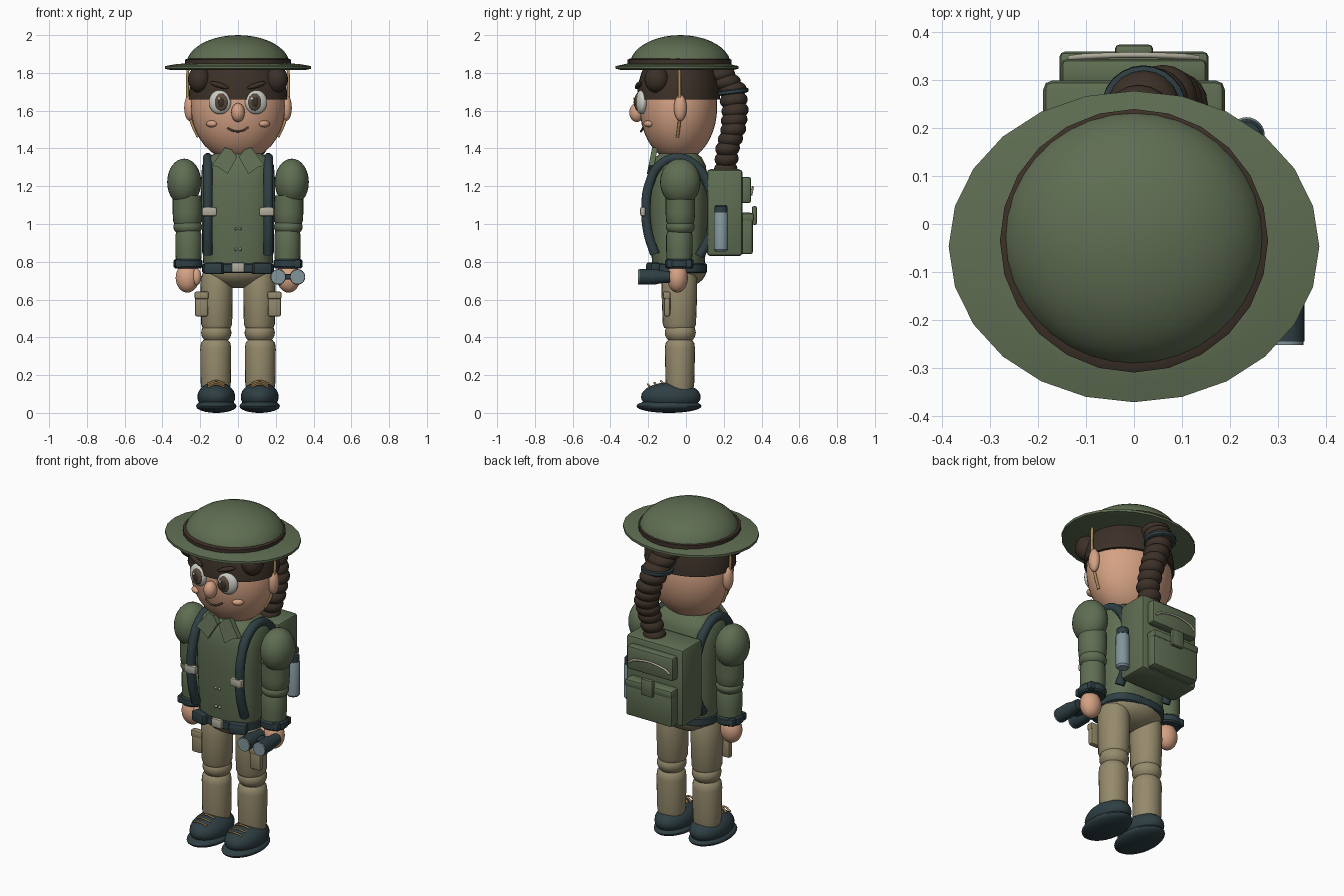
import bpy, bmesh
from math import sin, cos, pi, copysign
from mathutils import Vector

old = bpy.data.objects.get("Cube")
if old:
    bpy.data.objects.remove(old)


def material(name, *rgb):
    m = bpy.data.materials.new(name)
    m.use_nodes = True
    m.diffuse_color = (*rgb, 1)
    m.node_tree.nodes["Principled BSDF"].inputs["Base Color"].default_value = (*rgb, 1)
    return m


green = material("olive green", .115, .155, .085)
tan = material("khaki tan", .30, .255, .15)
skin = material("warm skin", .66, .36, .23)
navy = material("dark slate", .028, .05, .057)
hair = material("dark brown", .045, .03, .021)
beige = material("light beige", .43, .41, .33)
steel = material("blue grey", .22, .30, .33)
white = material("eye white", .60, .60, .56)
brown = material("iris brown", .11, .075, .05)
gold = material("ochre cord", .42, .26, .10)
parts = []


def finish(name, bm, mat, loc=(0, 0, 0), rot=(0, 0, 0)):
    bmesh.ops.recalc_face_normals(bm, faces=bm.faces)
    me = bpy.data.meshes.new(name)
    bm.to_mesh(me)
    bm.free()
    me.materials.append(mat)
    ob = bpy.data.objects.new(name, me)
    ob.location, ob.rotation_euler = loc, rot
    bpy.context.collection.objects.link(ob)
    parts.append(ob)
    return ob


def ball(name, loc, radii, mat, rot=(0, 0, 0), cut=None, seg=28):
    bm = bmesh.new()
    bmesh.ops.create_uvsphere(bm, u_segments=seg, v_segments=seg // 2 + 2, radius=1)
    bmesh.ops.scale(bm, vec=radii, verts=bm.verts)
    if cut is not None:  # keep only what lies above the cut height
        geom = bm.verts[:] + bm.edges[:] + bm.faces[:]
        bmesh.ops.bisect_plane(bm, geom=geom, plane_co=(0, 0, cut - loc[2]),
                               plane_no=(0, 0, -1), clear_outer=True)
        bmesh.ops.holes_fill(bm, edges=[e for e in bm.edges if e.is_boundary])
    return finish(name, bm, mat, loc, rot)


def box(name, loc, size, mat, bevel=.01, rot=(0, 0, 0)):
    bm = bmesh.new()
    bmesh.ops.create_cube(bm, size=1)
    bmesh.ops.scale(bm, vec=size, verts=bm.verts)
    bmesh.ops.bevel(bm, geom=bm.edges[:], offset=bevel, segments=2, profile=.5, affect='EDGES')
    return finish(name, bm, mat, loc, rot)


def loft(name, loc, sections, mat, power=2, seg=24, rot=(0, 0, 0)):
    """Stack of (z, rx, ry) rounded rings, capped at both ends."""
    bm = bmesh.new()
    rings = []
    for z, rx, ry in sections:
        ring = []
        for i in range(seg):
            c, s = cos(2 * pi * i / seg), sin(2 * pi * i / seg)
            ring.append(bm.verts.new((rx * copysign(abs(c) ** (2 / power), c),
                                      ry * copysign(abs(s) ** (2 / power), s), z)))
        rings.append(ring)
    for a, b in zip(rings, rings[1:]):
        for i in range(seg):
            j = (i + 1) % seg
            bm.faces.new((a[i], a[j], b[j], b[i]))
    bm.faces.new(rings[0])
    bm.faces.new(rings[-1])
    return finish(name, bm, mat, loc, rot)


def rounds(pairs):
    return [(z, r, r) for z, r in pairs]


def tube(name, pts, radius, mat):
    cu = bpy.data.curves.new(name, 'CURVE')
    cu.dimensions = '3D'
    cu.bevel_depth, cu.bevel_resolution, cu.resolution_u = radius, 3, 6
    cu.use_fill_caps = True
    sp = cu.splines.new('BEZIER')
    sp.bezier_points.add(len(pts) - 1)
    for bp, p in zip(sp.bezier_points, pts):
        bp.co = p
        bp.handle_left_type = bp.handle_right_type = 'AUTO'
    cu.materials.append(mat)
    ob = bpy.data.objects.new(name, cu)
    bpy.context.collection.objects.link(ob)
    return ob


# Head, hair and hat
ball("head", (0, -.04, 1.62), (.25, .205, .29), skin, seg=36)
ball("hair_cap", (0, -.04, 1.66), (.262, .22, .31), hair, cut=1.66, seg=36)
loft("hat_brim", (0, -.047, 1.83), [(-.014, .36, .30), (-.008, .387, .325), (.006, .387, .325),
                                  (.016, .33, .28), (.022, .26, .25)], green)
loft("hat_band", (0, -.035, 1.84), [(0, .27, .27), (.006, .28, .275), (.03, .28, .275), (.036, .265, .262)], hair)
ball("hat_crown", (0, -.03, 1.84), (.275, .268, .16), green, cut=1.84, seg=36)

# Face
ball("nose", (0, -.26, 1.59), (.036, .04, .05), skin, seg=20)
tube("mouth", [(-.055, -.226, 1.508), (-.02, -.237, 1.492), (.02, -.237, 1.493), (.055, -.226, 1.512)], .005, brown)
for side, s in (("right", -1), ("left", 1)):
    ball(side + "_eye", (s * .096, -.236, 1.645), (.06, .03, .064), white, (0, 0, s * .2))
    ball(side + "_iris", (s * .09, -.257, 1.645), (.038, .016, .046), brown, (0, 0, s * .2), seg=20)
    ball(side + "_pupil", (s * .087, -.267, 1.645), (.021, .01, .028), hair, seg=16)
    ball(side + "_glint", (s * .087 - .013, -.274, 1.663), (.008, .005, .008), white, seg=10)
    ball(side + "_eyebrow", (s * .1, -.252, 1.735), (.055, .014, .014), hair, (0, -s * .3, s * .25), seg=16)
    ball(side + "_cheek", (s * .14, -.2, 1.53), (.032, .02, .018), skin, (0, 0, s * .6), seg=16)
    ball(side + "_ear", (s * .255, -.03, 1.615), (.03, .034, .07), skin, seg=20)
    ball(side + "_side_curl", (s * .205, -.155, 1.765), (.06, .065, .07), hair, seg=20)
    tube(side + "_chin_strap", [(s * .265, -.035, 1.84), (s * .267, -.035, 1.68),
                                (s * .25, -.035, 1.55), (s * .212, -.045, 1.46)], .008, gold)

# Braid of overlapping knots
path = [Vector(p) for p in ((0, .18, 1.79), (.02, .245, 1.71), (.06, .26, 1.6), (.085, .25, 1.5),
                            (.085, .22, 1.4), (.06, .21, 1.29))]
knots = 11
for i in range(knots):
    t = i / (knots - 1) * (len(path) - 1)
    k = min(int(t), len(path) - 2)
    r = .08 - .018 * i / (knots - 1)
    ball(f"braid_knot_{i + 1}", path[k].lerp(path[k + 1], t - k), (r, r, .048), hair, (.12, 0, 0), seg=20)
loft("braid_tie", (.02, .243, 1.70), rounds([(-.012, .08), (-.008, .088), (.008, .088), (.012, .08)]), navy,
     rot=(.12, 0, 0))

# Torso, collar and belt
loft("jacket", (0, -.04, 0), [(.74, .175, .13), (.8, .185, .14), (.95, .19, .15), (1.1, .195, .157),
                              (1.22, .197, .155), (1.31, .19, .145), (1.35, .165, .125), (1.385, .1, .085)],
     green, 2.7, 36)
ball("hips", (0, -.03, .76), (.19, .14, .1), tan)
loft("belt", (0, -.04, .765), [(-.025, .18, .145), (-.02, .19, .15), (.02, .19, .15), (.025, .18, .145)],
     navy, 2.7, 36)
box("belt_buckle", (0, -.195, .77), (.07, .025, .055), beige)
for z in (.975, .865):
    for x in (-.012, .012):
        ball("jacket_button", (x, -.19, z), (.008, .01, .008), beige, seg=10)
for side, s in (("right", -1), ("left", 1)):
    bm = bmesh.new()
    flap = [(.004, 1.355), (.035, 1.395), (.07, 1.405), (.14, 1.31), (.105, 1.3), (.055, 1.265)]
    face = bm.faces.new([bm.verts.new((s * x, -.18 - (1.4 - z) * .2, z)) for x, z in flap])
    new = bmesh.ops.extrude_face_region(bm, geom=[face])["geom"]
    bmesh.ops.translate(bm, vec=(0, .03, 0), verts=[v for v in new if isinstance(v, bmesh.types.BMVert)])
    finish(side + "_collar_flap", bm, green)
    box(side + "_belt_pouch", (s * .125, -.175, .765), (.10, .05, .06), navy, rot=(0, 0, s * .3))

    # Pack straps with clips
    loop = [(-.165, .84), (-.2, .95), (-.212, 1.08), (-.195, 1.21), (-.14, 1.31), (-.045, 1.35),
            (.05, 1.31), (.12, 1.2), (.145, 1.05), (.12, .92), (.07, .83)]
    tube(side + "_pack_strap", [(s * .16, y, z) for y, z in loop], .026, navy)
    box(side + "_strap_clip", (s * .152, -.228, 1.065), (.08, .03, .048), beige)

    # Arms and hands
    ball(side + "_shoulder", (s * .285, -.03, 1.222), (.09, .107, .124), green)
    loft(side + "_upper_arm", (s * .268, -.03, 0), rounds([(1.0, .068), (1.015, .075), (1.06, .078), (1.15, .078)]), green)
    ball(side + "_elbow", (s * .266, -.03, .985), (.076, .076, .05), green)
    loft(side + "_forearm", (s * .262, -.035, 0), rounds([(.79, .066), (.86, .07), (.94, .07), (.965, .062)]), green)
    loft(side + "_cuff", (s * .265, -.035, .79), rounds([(-.025, .068), (-.016, .076), (.016, .076), (.025, .068)]), navy)
    for y in (-.085, .015):
        box(side + "_cuff_tab", (s * .31, y, .79), (.045, .035, .045), navy)
    ball(side + "_hand", (s * .268, -.045, .715), (.062, .055, .078), skin)
    ball(side + "_thumb", (s * .22, -.07, .72), (.026, .028, .045), skin, seg=16)

    # Legs with thigh pockets
    loft(side + "_thigh", (s * .113, -.035, 0), [(.45, .074, .08), (.47, .082, .088), (.62, .085, .094),
                                                  (.71, .084, .094), (.75, .07, .08)], tan)
    ball(side + "_knee", (s * .115, -.03, .425), (.08, .082, .065), tan)
    loft(side + "_shin", (s * .118, -.032, 0), [(.12, .074, .07), (.16, .08, .076), (.34, .082, .08),
                                               (.37, .078, .076), (.385, .066, .064)], tan)
    box(side + "_thigh_pocket", (s * .193, -.1, .575), (.07, .034, .13), tan, .012)
    box(side + "_pocket_flap", (s * .193, -.102, .622), (.074, .04, .04), tan, .008)

    # Boots with laces
    ball(side + "_boot_sole", (s * .115, -.09, .036), (.107, .172, .036), navy)
    ball(side + "_boot_upper", (s * .115, -.08, .085), (.1, .158, .078), navy)
    for k in range(3):
        y, z = -.19 + .035 * k, .143 + .009 * k
        tube(side + "_boot_lace", [(s * .115 - .045, y, z - .006), (s * .115, y - .012, z + .008),
                                   (s * .115 + .045, y, z - .006)], .005, gold)

# Backpack
box("pack_body", (0, .205, 1.06), (.38, .19, .46), green, .02)
box("pack_top_pouch", (0, .315, 1.18), (.306, .06, .14), green, .015)
box("pack_lower_pouch", (0, .32, .95), (.306, .07, .22), green, .015)
box("pack_lower_flap", (0, .325, 1.035), (.312, .07, .045), green, .012)
box("pack_tab", (0, .362, 1.045), (.08, .026, .10), green, .01)
tube("pack_zip", [(-.135, .346, 1.155), (-.1, .35, 1.178), (.1, .35, 1.178), (.135, .346, 1.155)], .006, beige)

# Water bottle on the pack's side
loft("bottle", (.235, .185, 0), rounds([(.855, .03), (.865, .038), (1.05, .038), (1.065, .03)]), steel)
loft("bottle_cap", (.235, .185, 0), rounds([(1.06, .034), (1.092, .034), (1.1, .028)]), navy)

# Binoculars in the left hand
for x in (.213, .315):
    loft("binocular_barrel", (x, -.085, .72), rounds([(0, .03), (.05, .034), (.08, .041), (.16, .041)]),
         navy, rot=(pi / 2, 0, 0))
    loft("binocular_lens", (x, -.245, .72), rounds([(0, .039), (.008, .039)]), steel, rot=(pi / 2, 0, 0))
box("binocular_bridge", (.264, -.15, .72), (.07, .07, .03), navy)

# Smooth the round forms, keep creases sharp
bpy.ops.object.select_all(action='DESELECT')
for ob in parts:
    ob.select_set(True)
bpy.context.view_layer.objects.active = parts[0]
bpy.ops.object.shade_smooth_by_angle(angle=.6)
